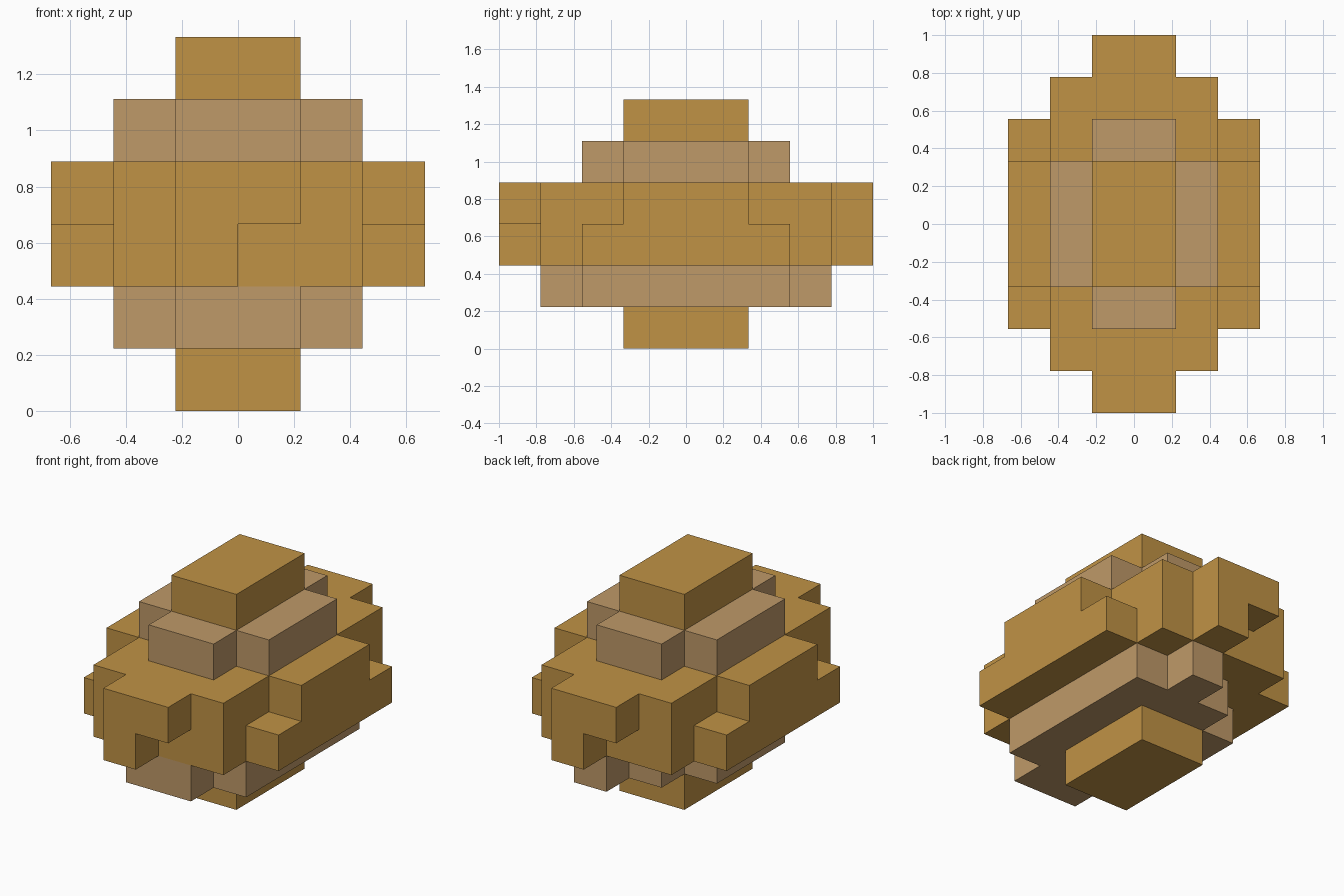
import bpy, bmesh
from math import radians
from mathutils import Vector

UNIT = 1 / 9  # one grid cell

cube = bpy.data.objects.get("Cube")
if cube:
    bpy.data.objects.remove(cube, do_unlink=True)


def make_material(name, colour):
    mat = bpy.data.materials.new(name)
    mat.use_nodes = True
    mat.diffuse_color = colour
    mat.node_tree.nodes["Principled BSDF"].inputs["Base Color"].default_value = colour
    return mat


ochre = make_material("ochre brown", (0.53, 0.29, 0.06, 1))
tan = make_material("dusty tan", (0.52, 0.32, 0.14, 1))


def slab_cells(z0, z1, *rects):
    """Grid cells filled by rectangles (x0, x1, y0, y1) between two heights."""
    return {(x, y, z) for x0, x1, y0, y1 in rects
            for x in range(x0, x1) for y in range(y0, y1) for z in range(z0, z1)}


def make_part(name, cells, mat):
    """Skin the filled cells as one closed mesh with large flat faces."""
    bm = bmesh.new()
    for cell in cells:
        for axis in range(3):
            for sign in (-1, 1):
                near = list(cell)
                near[axis] += sign
                if tuple(near) in cells:
                    continue
                normal = Vector((0, 0, 0))
                normal[axis] = sign
                u = Vector((0, 0, 0))
                u[(axis + 1) % 3] = 0.5
                v = normal.cross(u)
                centre = Vector(cell) + Vector((0.5, 0.5, 0.5)) + normal / 2
                bm.faces.new([bm.verts.new((centre + a * u + b * v) * UNIT)
                              for a, b in ((-1, -1), (1, -1), (1, 1), (-1, 1))])
    bmesh.ops.remove_doubles(bm, verts=bm.verts[:], dist=0.001)
    bmesh.ops.dissolve_limit(bm, angle_limit=radians(1), verts=bm.verts[:], edges=bm.edges[:])
    mesh = bpy.data.meshes.new(name)
    bm.to_mesh(mesh)
    bm.free()
    mesh.materials.append(mat)
    obj = bpy.data.objects.new(name, mesh)
    bpy.context.collection.objects.link(obj)


# Base and cap blocks
block = (-2, 2, -3, 3)
make_part("base_block", slab_cells(0, 2, block), ochre)
make_part("cap_block", slab_cells(10, 12, block), ochre)

# Lower band, with uneven sides and a half-width back tab
make_part("lower_band", slab_cells(2, 4, (-2, 2, -7, 5), (0, 2, 5, 7),
                                   (2, 4, -5, 5), (-4, -2, -3, 3)), tan)

# Main body: lower layer has wide sides and half-width end tabs
core = (-4, 4, -7, 7)
lower = slab_cells(4, 6, core, (-6, 6, -5, 5), (-2, 0, -9, -7), (0, 2, 7, 9))
# Upper layer has shorter sides and full-width end tabs
upper = slab_cells(6, 8, core, (-6, 6, -3, 3), (-2, 2, -9, 9))
make_part("main_body", lower | upper, ochre)

# Upper band, cross-shaped in plan
make_part("upper_band", slab_cells(8, 10, (-2, 2, -5, 5), (-4, 4, -3, 3)), tan)
